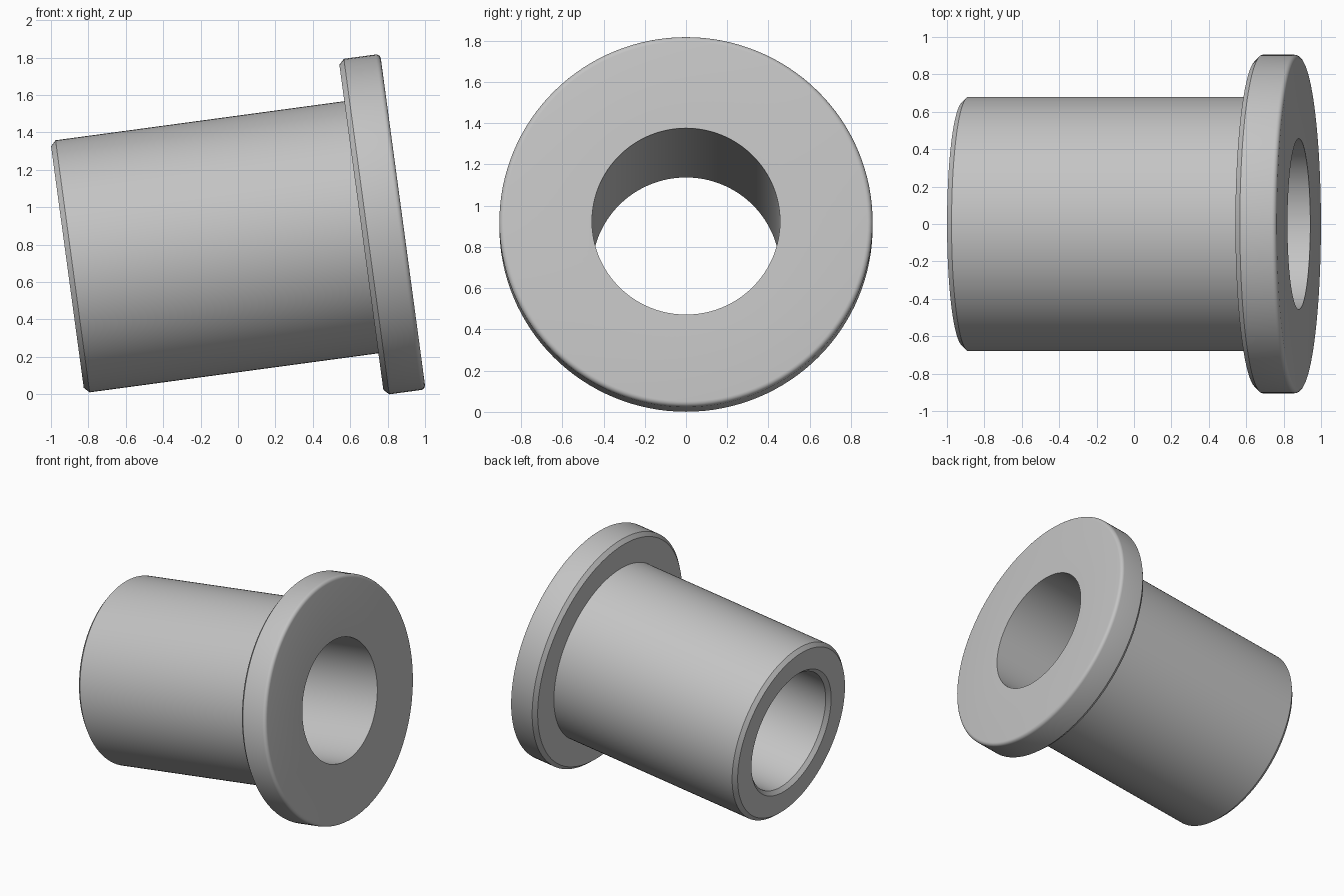
import bpy, bmesh, math
from mathutils import Matrix, Vector

cube = bpy.data.objects.get("Cube")
if cube:
    bpy.data.objects.remove(cube, do_unlink=True)

# Grey metal
metal = bpy.data.materials.new("grey_metal")
metal.use_nodes = True
grey = (0.55, 0.55, 0.55, 1)
metal.diffuse_color = grey
metal.node_tree.nodes["Principled BSDF"].inputs["Base Color"].default_value = grey

# Main dimensions
LENGTH, FLANGE_T = 1.81, 0.224
BORE_R, BODY_R, FLANGE_R = 0.456, 0.68, 0.905
CHAMFER, FILLET, TILT = 0.028, 0.025, math.radians(7.7)
SEGMENTS = 128

# Closed half section: (distance along axis, radius)
shoulder = LENGTH - FLANGE_T
section = [
    (CHAMFER, BORE_R), (0, BORE_R + CHAMFER),
    (0, BODY_R - CHAMFER), (CHAMFER, BODY_R),
    (shoulder, BODY_R), (shoulder, FLANGE_R - CHAMFER),
    (shoulder + CHAMFER, FLANGE_R),
]
# Rounded front rim of the flange
for i in range(6):
    a = math.pi / 2 * (1 - i / 5)
    section.append((LENGTH - FILLET + FILLET * math.cos(a),
                    FLANGE_R - FILLET + FILLET * math.sin(a)))
section.append((LENGTH, BORE_R))

# Revolve the section about the axis
bm = bmesh.new()
ring = [bm.verts.new((u, 0, r)) for u, r in section]
edges = [bm.edges.new((ring[i - 1], ring[i])) for i in range(len(ring))]
bmesh.ops.spin(bm, geom=ring + edges, cent=(0, 0, 0), axis=(1, 0, 0),
               angle=math.tau, steps=SEGMENTS, use_merge=True)
bmesh.ops.remove_doubles(bm, verts=bm.verts[:], dist=0.0001)
bmesh.ops.recalc_face_normals(bm, faces=bm.faces[:])

# Tilt, then stand on the ground and centre
bm.transform(Matrix.Rotation(-TILT, 4, 'Y'))
xs = [v.co.x for v in bm.verts]
zs = [v.co.z for v in bm.verts]
bm.transform(Matrix.Translation(Vector((-(min(xs) + max(xs)) / 2, 0, -min(zs)))))

mesh = bpy.data.meshes.new("flanged_bushing")
bm.to_mesh(mesh)
bm.free()
mesh.materials.append(metal)
bushing = bpy.data.objects.new("flanged_bushing", mesh)
bpy.context.collection.objects.link(bushing)

# Smooth curved walls, crisp chamfers
bpy.ops.object.select_all(action='DESELECT')
bushing.select_set(True)
bpy.context.view_layer.objects.active = bushing
bpy.ops.object.shade_smooth_by_angle(angle=math.radians(30))
